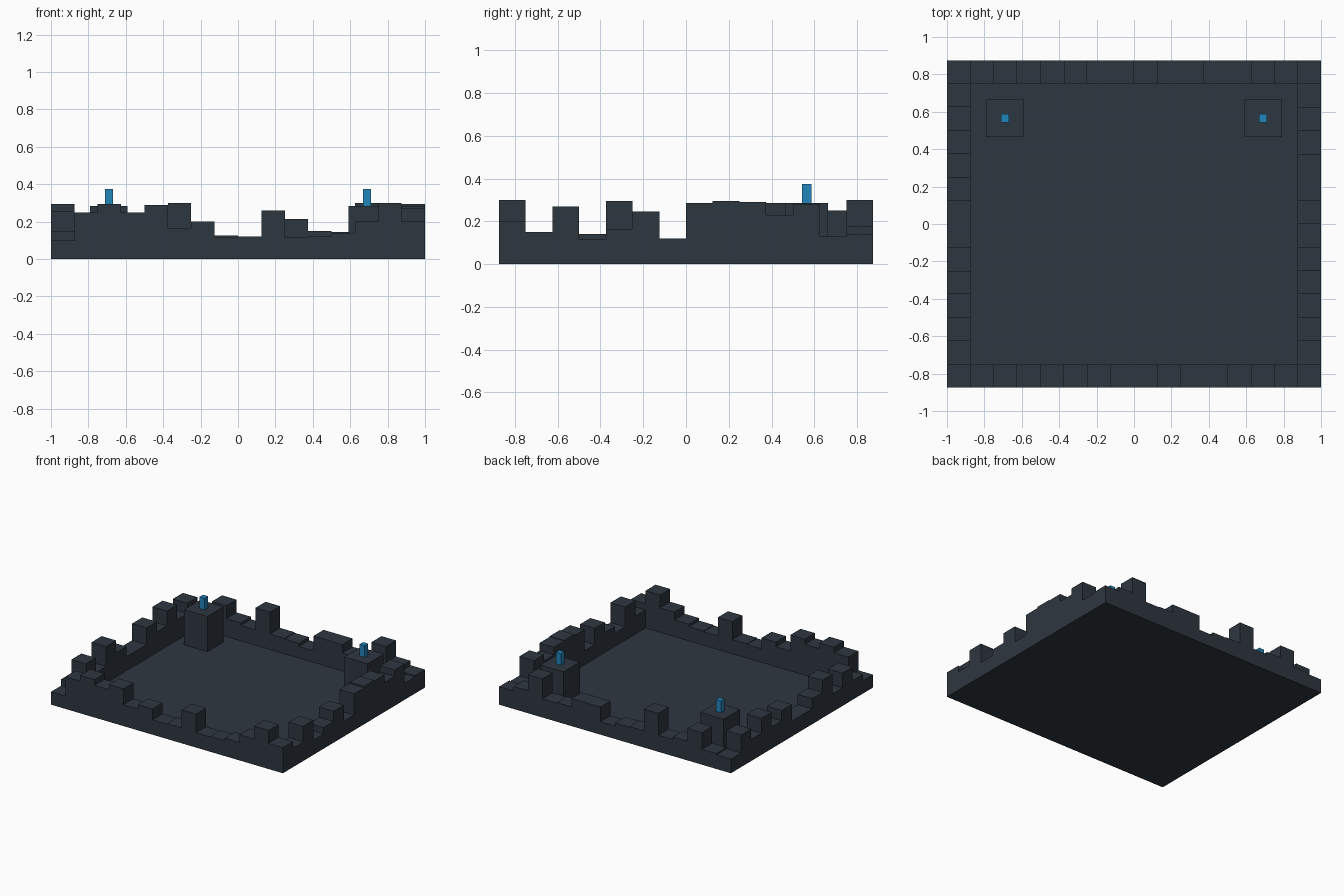
import bpy
import bmesh
from mathutils import Matrix, Vector

old = bpy.data.objects.get("Cube")
if old:
    bpy.data.objects.remove(old, do_unlink=True)

CELL = 0.125
HALF_X, HALF_Y = 1.0, 0.875
FLOOR = 0.01


def make_material(name, color):
    mat = bpy.data.materials.new(name)
    mat.use_nodes = True
    mat.diffuse_color = (*color, 1)
    bsdf = next(n for n in mat.node_tree.nodes if n.type == "BSDF_PRINCIPLED")
    bsdf.inputs["Base Color"].default_value = (*color, 1)
    return mat


def add_box(bm, low, high):
    low, high = Vector(low), Vector(high)
    placement = Matrix.Translation((low + high) / 2) @ Matrix.Diagonal((*(high - low), 1))
    bmesh.ops.create_cube(bm, size=1, matrix=placement)


def make_object(name, boxes, mat):
    bm = bmesh.new()
    for low, high in boxes:
        add_box(bm, low, high)
    mesh = bpy.data.meshes.new(name)
    bm.to_mesh(mesh)
    bm.free()
    mesh.materials.append(mat)
    obj = bpy.data.objects.new(name, mesh)
    bpy.context.collection.objects.link(obj)
    return obj


def make_wall(name, start, step, heights):
    """Row of ruined wall blocks; heights are in hundredths of a unit."""
    boxes = []
    for i, height in enumerate(heights):
        x, y = start[0] + step[0] * i, start[1] + step[1] * i
        boxes.append(((x, y, 0), (x + CELL, y + CELL, height / 100)))
    return make_object(name, boxes, slate)


slate = make_material("dark slate", (0.027, 0.038, 0.051))
blue = make_material("beacon blue", (0.016, 0.235, 0.5))

# Floor slab inside the walls
inner_x, inner_y = HALF_X - CELL, HALF_Y - CELL
make_object("floor", [((-inner_x, -inner_y, 0), (inner_x, inner_y, FLOOR))], slate)

# Front and back walls run along x and include the corners
along_x, along_y = (CELL, 0), (0, CELL)
make_wall("front_wall", (-HALF_X, -HALF_Y), along_x,
          [10, 25, 29.5, 25, 29, 16.5, 20, 11.5, 12, 26, 11.5, 12, 14, 20, 30, 20])
make_wall("back_wall", (-HALF_X, inner_y), along_x,
          [11, 12, 25, 15, 13, 30, 13, 12.5, 10, 21.5, 21.5, 15, 14.5, 30, 17.5, 14])

# Side walls fill the gaps between them
make_wall("right_wall", (-HALF_X, -inner_y), along_y,
          [15, 25.5, 14, 29.5, 20, 12, 12, 25, 17, 28.5, 17, 25])
make_wall("left_wall", (inner_x, -inner_y), along_y,
          [15, 27, 11.5, 16.5, 24.5, 12, 28.5, 29.5, 29, 23, 28, 13])

# Two towers near the back, each topped by a beacon
TOWER_Y, TOWER_TOP, BEACON_TOP = 0.565, 0.285, 0.375
for side, x in (("right", -0.69), ("left", 0.69)):
    for part, radius, low, high, mat in (
            ("tower", 0.1, 0, TOWER_TOP, slate),
            ("beacon", 0.022, TOWER_TOP, BEACON_TOP, blue)):
        make_object(f"{side}_{part}",
                    [((x - radius, TOWER_Y - radius, low),
                      (x + radius, TOWER_Y + radius, high))], mat)
